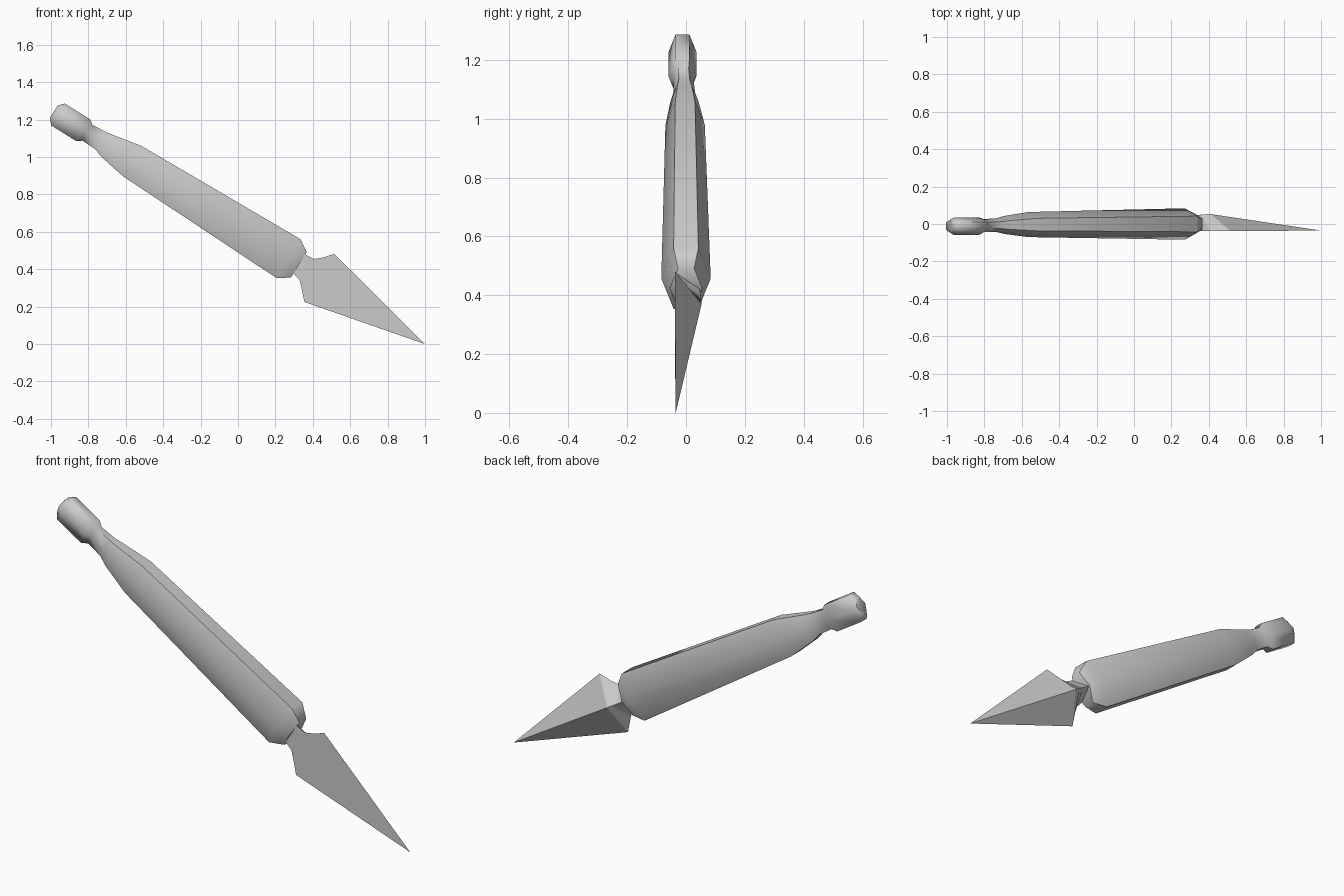
import bpy
import bmesh
from mathutils import Vector

if "Cube" in bpy.data.objects:
    bpy.data.objects.remove(bpy.data.objects["Cube"])

N = Vector((0.53, 0, 0.848))   # in-plane direction across the tilted handle
Y = Vector((0, 1, 0))


def loft(name, rings, smooth_angle, tip=None):
    """Skin a list of closed rings; cap both ends or finish in a tip."""
    bm = bmesh.new()
    loops = [[bm.verts.new(p) for p in ring] for ring in rings]
    n = len(loops[0])
    for a, b in zip(loops, loops[1:]):
        for i in range(n):
            j = (i + 1) % n
            bm.faces.new((a[i], a[j], b[j], b[i]))
    bm.faces.new(loops[0][::-1])
    if tip:
        t = bm.verts.new(tip)
        for i in range(n):
            bm.faces.new((loops[-1][i], loops[-1][(i + 1) % n], t))
    else:
        bm.faces.new(loops[-1])
    bmesh.ops.recalc_face_normals(bm, faces=bm.faces)
    mesh = bpy.data.meshes.new(name)
    bm.to_mesh(mesh)
    bm.free()
    ob = bpy.data.objects.new(name, mesh)
    bpy.context.collection.objects.link(ob)
    if smooth_angle:
        bpy.ops.object.select_all(action='DESELECT')
        bpy.context.view_layer.objects.active = ob
        ob.select_set(True)
        bpy.ops.object.shade_smooth_by_angle(angle=smooth_angle)
    return ob


def hexagon(x, y, z, half_n, half_y):
    c = Vector((x, y, z))
    shape = [(1, 0), (.5, 1), (-.5, 1), (-1, 0), (-.5, -1), (.5, -1)]
    return [c + Y * (u * half_y) + N * (v * half_n) for u, v in shape]


# handle: six-sided flattened grip with a pommel, from pommel end to blade end
# (x, y, z of the centre, half height, half thickness)
stations = [
    (-.985, -.01, 1.242, .038, .032),
    (-.963, -.012, 1.228, .069, .047),
    (-.827, -.012, 1.143, .069, .047),
    (-.805, -.008, 1.130, .050, .034),
    (-.735, -.006, 1.088, .054, .037),
    (-.695, -.005, 1.058, .067, .048),
    (-.565, -.003, .978, .095, .067),
    (.270, 0, .457, .122, .084),
    (.325, 0, .423, .080, .055),
]
loft("handle", [hexagon(*s) for s in stations], 1.05)

# blade: flat front, ridged back, concave neck flaring into the barbs
# (top edge, ridge, bottom edge)
F = -.038
blade = [
    [(.345, F, .485), (.31, .045, .43), (.285, F, .39)],
    [(.405, F, .455), (.36, .050, .40), (.328, F, .345)],
    [(.455, F, .463), (.385, .052, .385), (.338, F, .31)],
    [(.515, F, .482), (.41, .053, .37), (.355, F, .225)],
]
loft("blade", blade, 0, tip=(1.0, -.035, 0.0))
